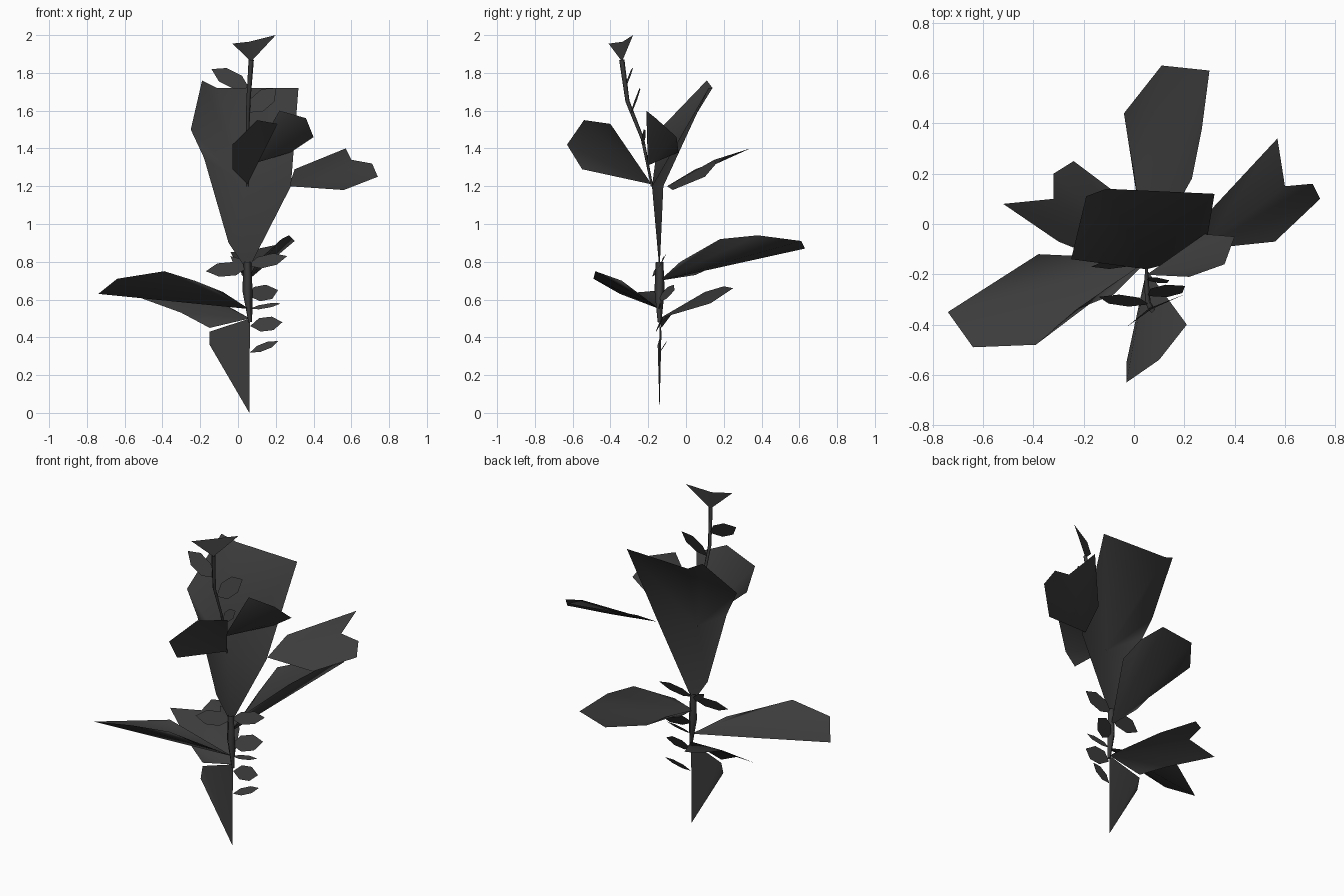
import bpy
from mathutils import Vector

default_cube = bpy.data.objects.get("Cube")
if default_cube:
    bpy.data.objects.remove(default_cube, do_unlink=True)

# One dark grey for the whole plant
grey = bpy.data.materials.new("dark_grey")
grey.use_nodes = True
shade = (0.045, 0.045, 0.045, 1)
grey.diffuse_color = shade
shader = grey.node_tree.nodes["Principled BSDF"]
shader.inputs["Base Color"].default_value = shade
shader.inputs["Roughness"].default_value = 0.9

# Centre line of the plant, leaning forward towards the blossom
stalk_path = [Vector(point) for point in (
    (0.06, -0.14, 0), (0.065, -0.14, 0.48), (0.05, -0.14, 0.65),
    (0.05, -0.14, 0.8), (0.05, -0.18, 1.2), (0.05, -0.23, 1.45),
    (0.055, -0.31, 1.65), (0.07, -0.34, 1.87))]


def stalk_at(height):
    """Point on the centre line at a given height."""
    for low, high in zip(stalk_path, stalk_path[1:]):
        if low.z <= height <= high.z:
            return low.lerp(high, (height - low.z) / (high.z - low.z))


def add_part(name, data):
    """Colour the data grey and place it in the scene."""
    data.materials.append(grey)
    part = bpy.data.objects.new(name, data)
    bpy.context.collection.objects.link(part)


def build_stalk(name, path, radii):
    """Thin square-sided stalk swept along part of the centre line."""
    curve = bpy.data.curves.new(name, "CURVE")
    curve.dimensions = "3D"
    curve.bevel_depth = 1
    curve.bevel_resolution = 0
    spline = curve.splines.new("POLY")
    spline.points.add(len(path) - 1)
    for knot, centre, radius in zip(spline.points, path, radii):
        knot.co = (*centre, 1)
        knot.radius = radius
    add_part(name, curve)


def leaf(name, root, *outline, closed=False):
    """Paper-thin leaf: triangles fanned out from a root point."""
    points = [root, *outline]
    count = len(outline)
    faces = [(0, i, i + 1) for i in range(1, count)]
    if closed:
        faces.append((0, count, 1))
    mesh = bpy.data.meshes.new(name)
    mesh.from_pydata([tuple(point) for point in points], [], faces)
    mesh.shade_smooth()
    add_part(name, mesh)


def leaflet(name, height, reach, half_width, facing=Vector((0, -1, 0.5))):
    """Small six-sided leaf reaching out from the stalk."""
    reach = Vector(reach)
    root = stalk_at(height)
    side = reach.cross(facing).normalized() * half_width
    near, far = root + reach * 0.3, root + reach * 0.7
    leaf(name, root, near + side, far + side, root + reach, far - side, near - side)


build_stalk("lower_stalk", stalk_path[1:4], (0.01, 0.027, 0.02))
build_stalk("blossom_stalk", stalk_path[4:], (0.006, 0.009, 0.011, 0.014))

# Large leaves, from the ground upwards
leaf("ground_leaf", stalk_at(0), stalk_at(0.5), (-0.15, -0.13, 0.43), (-0.15, -0.15, 0.36))
leaf("low_back_leaf", stalk_at(0.5), (-0.15, -0.13, 0.45), (-0.3, -0.07, 0.53),
     (-0.52, 0.08, 0.61), (-0.32, 0.1, 0.64), (-0.32, 0.2, 0.67),
     (-0.24, 0.25, 0.66), (-0.08, 0.13, 0.58))
leaf("low_front_leaf", stalk_at(0.55), (-0.08, -0.28, 0.64), (-0.23, -0.34, 0.7),
     (-0.39, -0.48, 0.75), (-0.64, -0.49, 0.71), (-0.74, -0.35, 0.63),
     (-0.38, -0.12, 0.65))
leaf("back_leaf", stalk_at(0.7), (0.1, -0.03, 0.8), (0.23, 0.18, 0.92),
     (0.27, 0.38, 0.94), (0.3, 0.61, 0.91), (0.11, 0.63, 0.87),
     (-0.04, 0.44, 0.85), (0, 0.2, 0.8), (0.02, 0.05, 0.73))
leaf("tall_leaf", stalk_at(1.2), stalk_at(0.75), (0.28, -0.12, 1.2), (0.32, 0.12, 1.72),
     (-0.11, 0.14, 1.72), (-0.19, 0.11, 1.76), (-0.25, -0.14, 1.5),
     (-0.18, -0.14, 1.35), (-0.05, -0.14, 0.9), closed=True)
leaf("side_leaf", (0.27, -0.1, 1.2), (0.56, -0.07, 1.18), (0.74, 0.1, 1.25),
     (0.71, 0.16, 1.32), (0.6, 0.15, 1.34), (0.57, 0.34, 1.4), (0.3, 0.05, 1.29))
leaf("front_leaf", stalk_at(1.21), (-0.03, -0.55, 1.29), (-0.03, -0.63, 1.42),
     (0.1, -0.54, 1.55), (0.21, -0.4, 1.53))
leaf("upper_side_leaf", stalk_at(1.31), (0.28, -0.04, 1.38), (0.4, -0.05, 1.46),
     (0.36, -0.16, 1.56), (0.22, -0.21, 1.6))

# Small leaves along the lower stalk
leaflet("lowest_stalk_leaf", 0.32, (0.15, 0.04, 0.06), 0.02)
leaflet("low_stalk_leaf", 0.46, (0.17, 0, 0.02), 0.04)
leaflet("narrow_stalk_leaf", 0.55, (0.17, 0, 0.03), 0.012)
leaflet("broad_stalk_leaf", 0.62, (0.16, 0.08, 0.03), 0.045)
leaflet("right_stalk_leaf", 0.78, (0.21, 0.03, 0.05), 0.035)
leaflet("left_stalk_leaf", 0.77, (-0.22, -0.03, -0.02), 0.04)
leaflet("stalk_bud_leaf", 0.75, (-0.09, 0.02, 0.08), 0.02)

# Small leaves below the blossom
leaflet("left_blossom_leaf", 1.72, (-0.2, 0.03, 0.1), 0.045)
leaflet("right_blossom_leaf", 1.59, (0.15, 0.04, 0.13), 0.05)
leaflet("low_blossom_leaf", 1.42, (0.09, 0, 0.08), 0.03)

# Folded blossom at the top
leaf("blossom", stalk_at(1.86), (-0.03, -0.41, 1.955), (0.06, -0.335, 1.965), (0.2, -0.28, 2))
